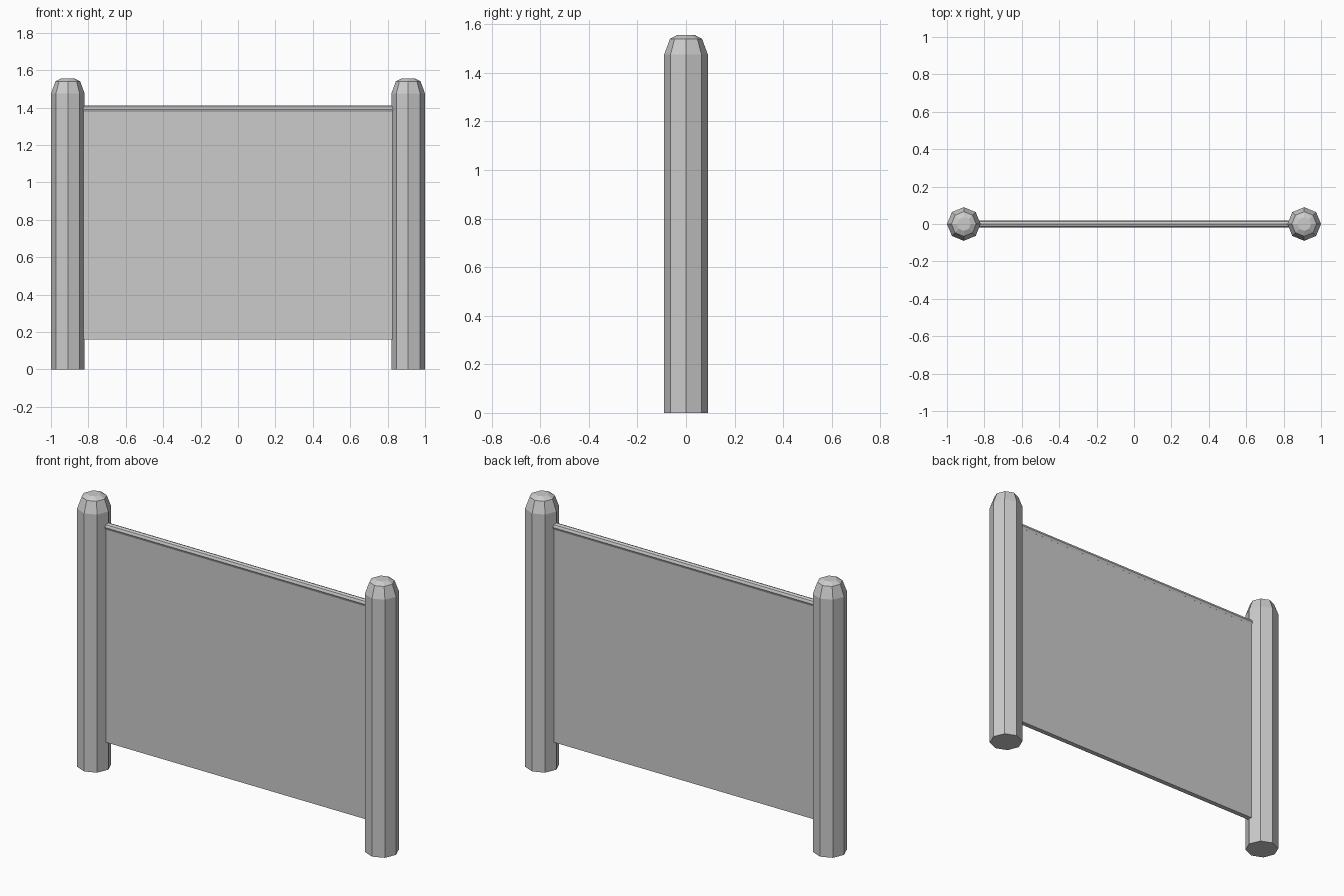
import bpy, bmesh, math

if "Cube" in bpy.data.objects:
    bpy.data.objects.remove(bpy.data.objects["Cube"])


def lathe(name, rings, sides=8):
    """Faceted solid from (radius, height) rings around z, closed at both ends."""
    bm = bmesh.new()
    loops = []
    for r, z in rings:
        loops.append([bm.verts.new((r * math.cos(2 * math.pi * i / sides),
                                    r * math.sin(2 * math.pi * i / sides), z))
                      for i in range(sides)])
    for a, b in zip(loops, loops[1:]):
        for i in range(sides):
            j = (i + 1) % sides
            bm.faces.new((a[i], a[j], b[j], b[i]))
    bm.faces.new(loops[0][::-1])
    bm.faces.new(loops[-1])
    mesh = bpy.data.meshes.new(name)
    bm.to_mesh(mesh)
    bm.free()
    obj = bpy.data.objects.new(name, mesh)
    bpy.context.collection.objects.link(obj)
    return obj


# Octagonal end posts with tapered, shallow caps
POST_X = 0.91
for side, label in ((-1, "left_post"), (1, "right_post")):
    post = lathe(label, [(0.09, 0), (0.09, 1.475), (0.066, 1.54), (0.037, 1.555)])
    post.location.x = side * POST_X

# Thin flat panel between the posts, ends buried in the posts
bpy.ops.mesh.primitive_cube_add(size=1, location=(0, 0, (0.16 + 1.39) / 2))
panel = bpy.context.object
panel.name = "panel"
panel.scale = (1.68, 0.028, 1.39 - 0.16)

# Octagonal top rail running along the panel's upper edge
rail = lathe("top_rail", [(0.02, -0.84), (0.02, 0.84)])
rail.rotation_euler = (0, math.pi / 2, 0)
rail.location = (0, 0, 1.39)
